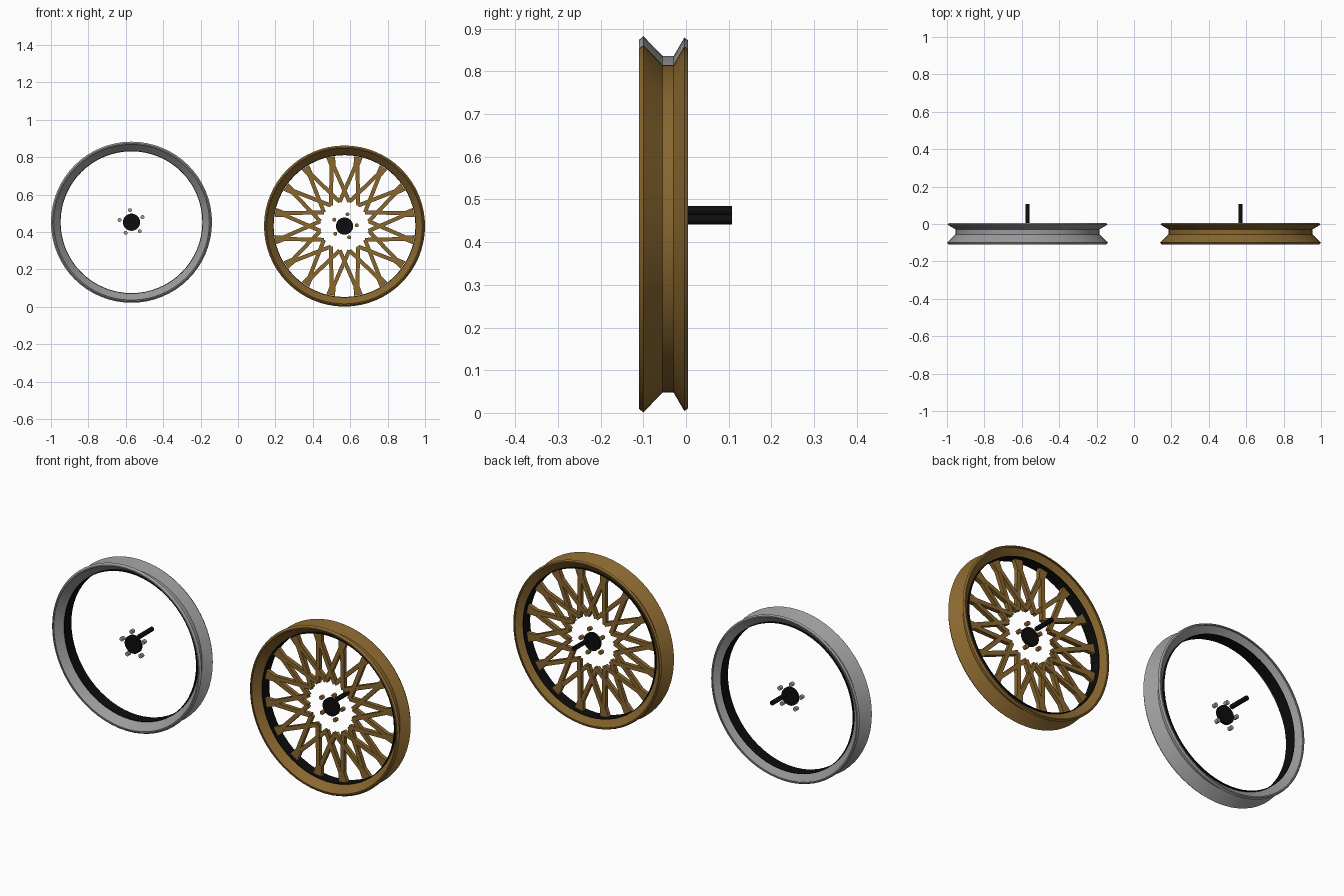
import bpy, bmesh, math
from mathutils import Matrix, Vector

if "Cube" in bpy.data.objects:
    bpy.data.objects.remove(bpy.data.objects["Cube"])


def material(name, color):
    m = bpy.data.materials.new(name)
    m.diffuse_color = (*color, 1)
    m.use_nodes = True
    m.node_tree.nodes["Principled BSDF"].inputs["Base Color"].default_value = m.diffuse_color
    return m


GREY = material("grey metal", (0.33, 0.33, 0.34))
GOLD = material("gold metal", (0.25, 0.135, 0.028))
BLACK = material("black", (0.004, 0.004, 0.004))


def finish(bm, name, mat, center, smooth=True):
    bmesh.ops.recalc_face_normals(bm, faces=bm.faces)
    mesh = bpy.data.meshes.new(name)
    bm.to_mesh(mesh)
    bm.free()
    ob = bpy.data.objects.new(name, mesh)
    bpy.context.collection.objects.link(ob)
    ob.location = center
    mesh.materials.append(mat)
    if smooth:
        bpy.ops.object.select_all(action='DESELECT')
        ob.select_set(True)
        bpy.context.view_layer.objects.active = ob
        bpy.ops.object.shade_smooth_by_angle(angle=math.radians(25))
    return ob


def lathe(name, profile, mat, center, n=64):
    """Spin a closed (y, radius) profile around the y axis."""
    bm = bmesh.new()
    rings = []
    for i in range(n):
        a = math.tau * i / n
        rings.append([bm.verts.new((r * math.cos(a), y, r * math.sin(a))) for y, r in profile])
    k = len(profile)
    for i in range(n):
        p, q = rings[i], rings[(i + 1) % n]
        for j in range(k):
            bm.faces.new((p[j], p[(j + 1) % k], q[(j + 1) % k], q[j]))
    return finish(bm, name, mat, center)


def rod(bm, x, z, radius, y0, y1, n=16):
    """Add a cylinder lying along y."""
    m = Matrix.Translation((x, (y0 + y1) / 2, z)) @ Matrix.Rotation(math.pi / 2, 4, 'X')
    bmesh.ops.create_cone(bm, cap_ends=True, segments=n, radius1=radius,
                          radius2=radius, depth=y1 - y0, matrix=m)


def plate(bm, p, q, w0, w1, y0, y1):
    """Add a tapered flat bar from p to q in the wheel plane."""
    d = (q - p).normalized()
    side = Vector((-d.y, d.x))
    pts = [p + side * w0 / 2, q + side * w1 / 2, q - side * w1 / 2, p - side * w0 / 2]
    a = [bm.verts.new((v.x, y0, v.y)) for v in pts]
    b = [bm.verts.new((v.x, y1, v.y)) for v in pts]
    bm.faces.new(a)
    bm.faces.new(b[::-1])
    for i in range(4):
        j = (i + 1) % 4
        bm.faces.new((a[i], b[i], b[j], a[j]))


def polar(r, deg):
    a = math.radians(deg)
    return Vector((r * math.cos(a), r * math.sin(a)))


# grooved rim section: outer side, then the thin inner side coming back
RIM = [(-0.11, 0.422), (-0.10, 0.4305), (-0.055, 0.384), (-0.029, 0.384),
       (-0.004, 0.427), (0.005, 0.421), (0.005, 0.415), (-0.004, 0.417),
       (-0.027, 0.381), (-0.057, 0.381), (-0.10, 0.420), (-0.11, 0.416)]
LINER = [(-0.073, 0.3815), (-0.015, 0.3815), (-0.015, 0.379), (-0.073, 0.379)]


def wheel(label, mat, center, lug_start):
    lathe(label + "_rim", RIM, mat, center)
    lathe(label + "_rim_liner", LINER, BLACK, center)
    # hub cap and the axle behind it
    bm = bmesh.new()
    rod(bm, 0, 0, 0.046, -0.053, -0.038, 32)
    finish(bm, label + "_hub", BLACK, center)
    bm = bmesh.new()
    rod(bm, 0, 0.0215, 0.0115, 0.0, 0.108)
    finish(bm, label + "_axle", BLACK, center)
    # five lug nuts
    bm = bmesh.new()
    for i in range(5):
        p = polar(0.065, lug_start + 72 * i)
        rod(bm, p.x, p.y, 0.0105, -0.055, -0.035, 12)
    finish(bm, label + "_lug_nuts", mat, center)


wheel("grey_wheel", GREY, (-0.5695, 0, 0.452), 97)
wheel("gold_wheel", GOLD, (0.5695, 0, 0.4315), 76)

# crossed lattice of spokes with flared outer ends
bm = bmesh.new()
for i in range(16):
    a = 11.25 + 22.5 * i
    plate(bm, polar(0.322, a), polar(0.376, a), 0.028, 0.048, -0.058, -0.036)
    for s in (-1, 1):
        plate(bm, polar(0.132, a + s * 22.5), polar(0.335, a + s * 0.6), 0.021, 0.021,
              -0.0575 + 0.0005 * s, -0.0365 + 0.0005 * s)
finish(bm, "gold_wheel_spokes", GOLD, (0.5695, 0, 0.4315), smooth=False)
